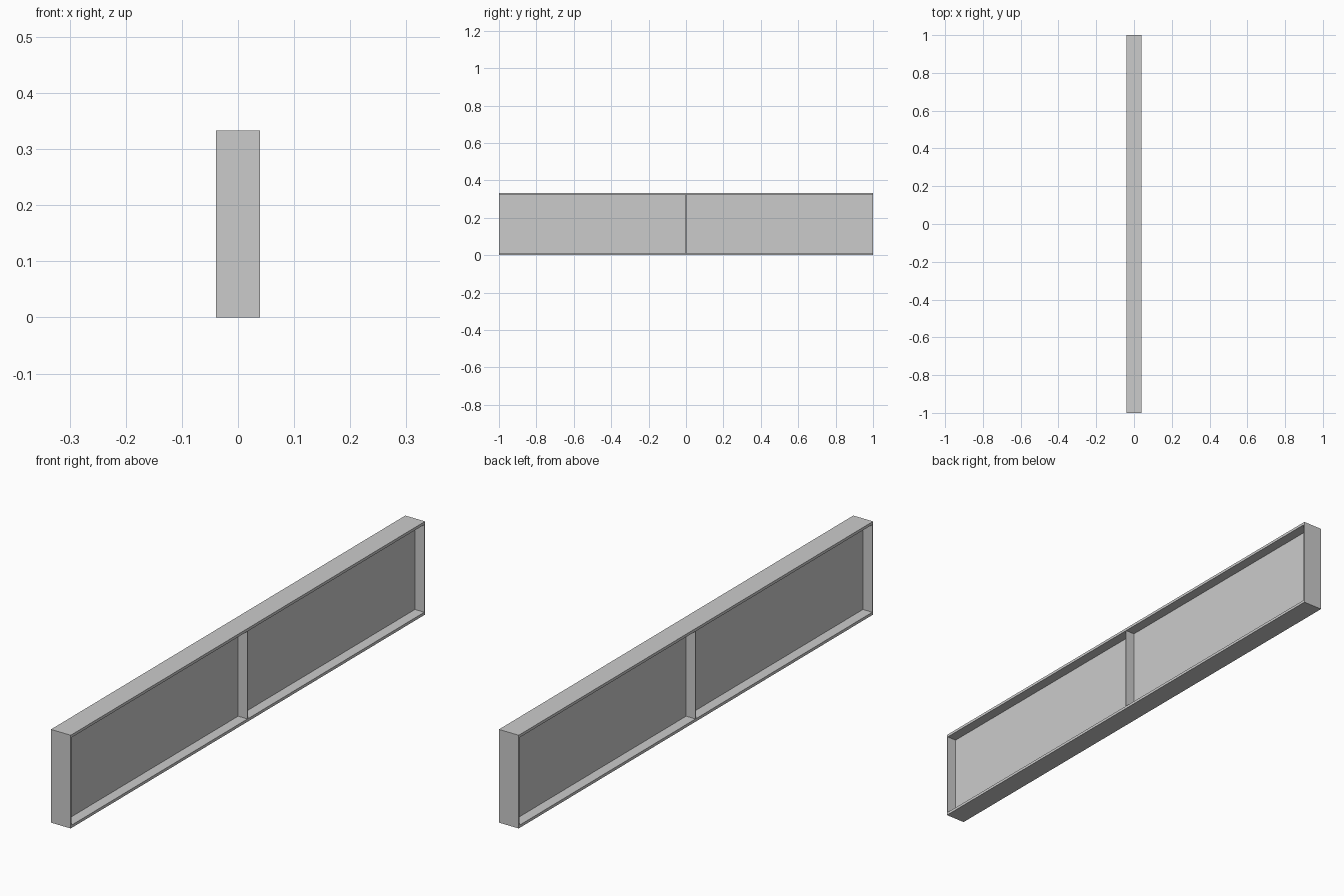
import bpy

if "Cube" in bpy.data.objects:
    bpy.data.objects.remove(bpy.data.objects["Cube"])

LENGTH, WIDTH, HEIGHT = 2.0, 0.078, 0.333
FLANGE, PLATE = 0.010, 0.004   # flange and plate thicknesses


def box(name, size, centre):
    bpy.ops.mesh.primitive_cube_add(size=1, location=centre)
    obj = bpy.context.object
    obj.name = name
    obj.scale = size
    bpy.ops.object.transform_apply(location=False, rotation=False, scale=True)
    return obj


inner_length = LENGTH - 2 * PLATE
inner_height = HEIGHT - 2 * FLANGE
mid_z = HEIGHT / 2

# Top and bottom flanges
box("bottom_flange", (WIDTH, inner_length, FLANGE), (0, 0, FLANGE / 2))
box("top_flange", (WIDTH, inner_length, FLANGE), (0, 0, HEIGHT - FLANGE / 2))

# Thin upright web, one half either side of the middle stiffener
half = (inner_length - PLATE) / 2
for side, name in ((-1, "front_web"), (1, "back_web")):
    box(name, (PLATE, half, inner_height), (0, side * (half + PLATE) / 2, mid_z))

# Middle stiffener between the flanges
box("middle_stiffener", (WIDTH, PLATE, inner_height), (0, 0, mid_z))

# End plates closing the beam
for side, name in ((-1, "front_end_plate"), (1, "back_end_plate")):
    box(name, (WIDTH, PLATE, HEIGHT), (0, side * (LENGTH - PLATE) / 2, mid_z))
